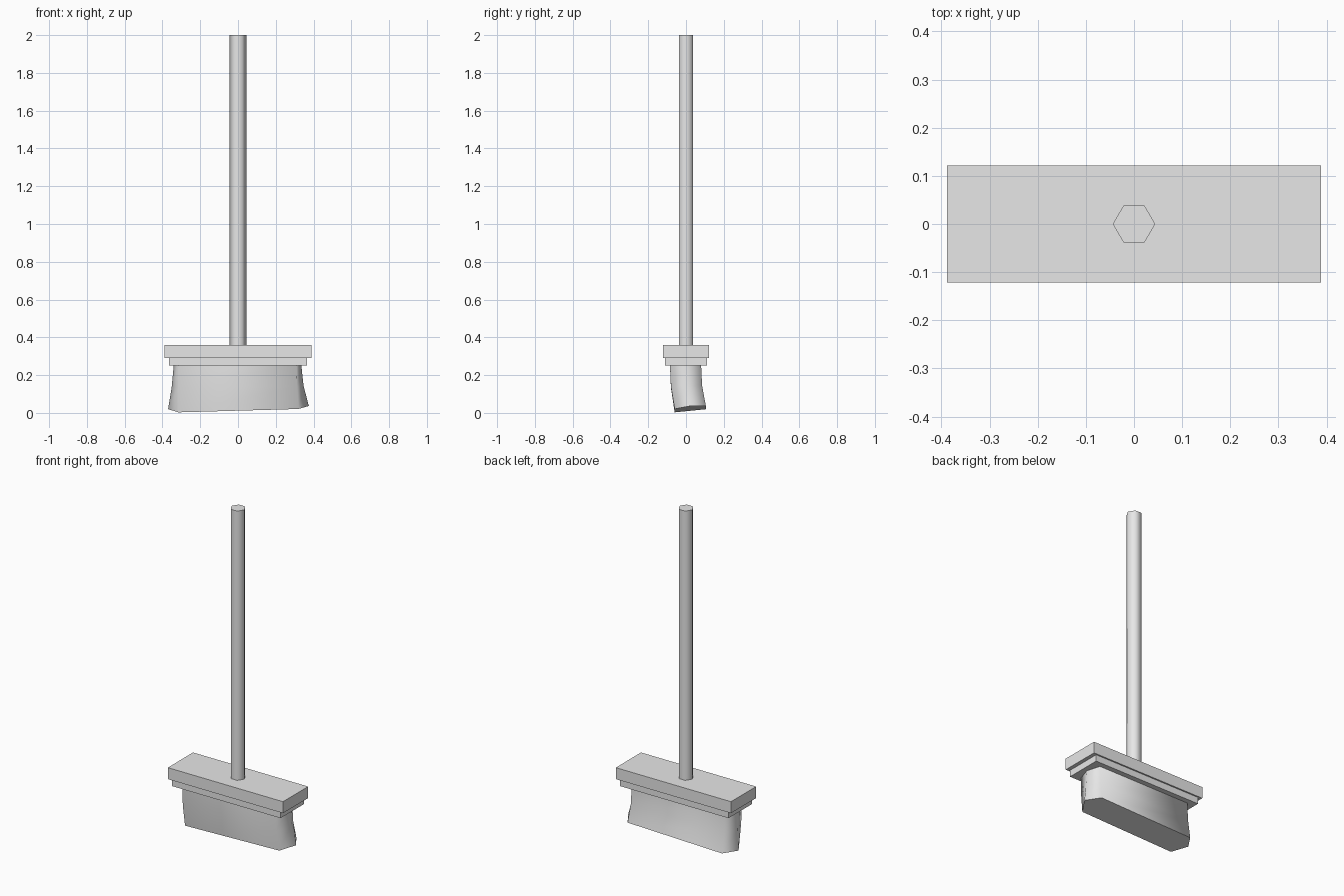
import bpy, bmesh, math
from mathutils import Vector

if "Cube" in bpy.data.objects:
    bpy.data.objects.remove(bpy.data.objects["Cube"], do_unlink=True)

grey = bpy.data.materials.new("light_grey")
grey.use_nodes = True
grey.diffuse_color = (0.8, 0.8, 0.8, 1)
grey.node_tree.nodes["Principled BSDF"].inputs["Base Color"].default_value = (0.8, 0.8, 0.8, 1)


def loft(name, rings, smooth=None):
    """Skin a stack of matching rings (bottom to top) and cap both ends."""
    bm = bmesh.new()
    rows = [[bm.verts.new(p) for p in ring] for ring in rings]
    n = len(rows[0])
    for low, high in zip(rows, rows[1:]):
        for i in range(n):
            j = (i + 1) % n
            bm.faces.new((low[i], low[j], high[j], high[i]))
    bm.faces.new(rows[0][::-1])
    bm.faces.new(rows[-1])
    bmesh.ops.recalc_face_normals(bm, faces=bm.faces[:])
    mesh = bpy.data.meshes.new(name)
    bm.to_mesh(mesh)
    bm.free()
    mesh.materials.append(grey)
    obj = bpy.data.objects.new(name, mesh)
    bpy.context.collection.objects.link(obj)
    if smooth:
        bpy.ops.object.select_all(action='DESELECT')
        obj.select_set(True)
        bpy.context.view_layer.objects.active = obj
        bpy.ops.object.shade_smooth_by_angle(angle=math.radians(smooth))
    return obj


def rectangle(hx, hy, z):
    return [(-hx, -hy, z), (hx, -hy, z), (hx, hy, z), (-hx, hy, z)]


def hexagon(r, z):
    return [(r * math.cos(math.radians(60 * i)), r * math.sin(math.radians(60 * i)), z)
            for i in range(6)]


# Handle, sunk slightly into the head
loft("handle", [hexagon(0.044, 0.35), hexagon(0.044, 2.0)], smooth=70)

# Stepped head: wide upper board over a slightly smaller one
loft("upper_board", [rectangle(0.388, 0.121, 0.29), rectangle(0.388, 0.121, 0.36)])
loft("lower_board", [rectangle(0.365, 0.112, 0.25), rectangle(0.365, 0.112, 0.29)])


def bristle_ring(x0, x1, corner, y0, y1, z, tilt_x=0.0, tilt_y=0.0):
    """Long ring with pointed ends; tilt raises it towards +x and +y."""
    mid = (y0 + y1) / 2
    pts = [(x0 + corner, y0), (x1 - corner, y0), (x1, mid),
           (x1 - corner, y1), (x0 + corner, y1), (x0, mid)]
    return [Vector((x, y, z + tilt_x * x + tilt_y * (y - mid))) for x, y in pts]


# Bristles swept backwards, with a slanted cut at the bottom
cut = bristle_ring(-0.37, 0.375, 0.055, -0.06, 0.105, 0.02, 0.028, 0.10)
cut[2].z += 0.006
cut[5].z += 0.010
loft("bristles", [
    cut,
    bristle_ring(-0.351, 0.347, 0.035, -0.08, 0.085, 0.14, 0.01, 0.03),
    bristle_ring(-0.34, 0.335, 0.025, -0.085, 0.08, 0.255),
], smooth=75)
